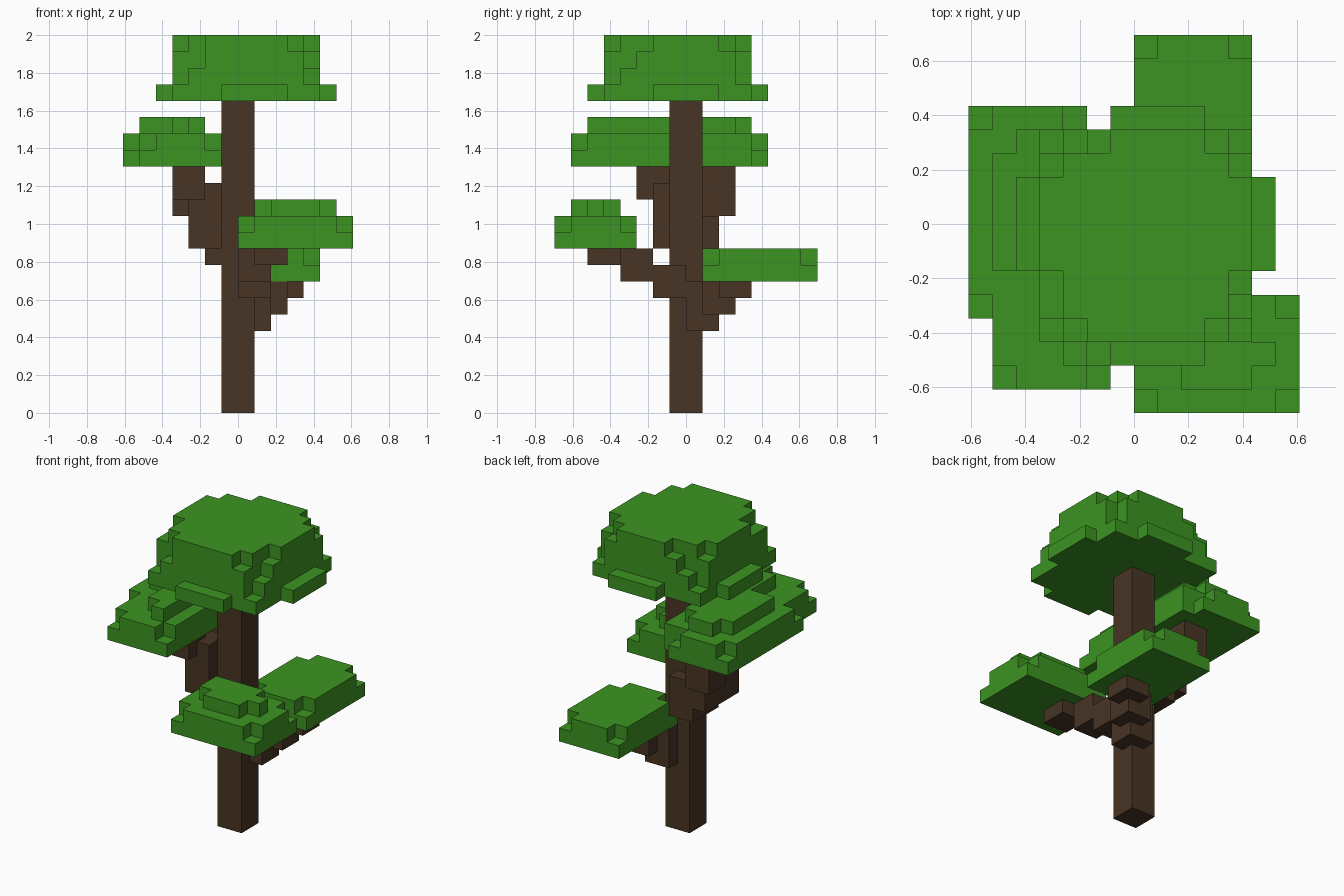
import bpy
import bmesh
from itertools import product
from mathutils import Vector

cube = bpy.data.objects.get("Cube")
if cube:
    bpy.data.objects.remove(cube, do_unlink=True)

UNIT = 2 / 23  # edge length of one block


def make_material(name, color):
    mat = bpy.data.materials.new(name)
    mat.use_nodes = True
    mat.diffuse_color = color
    mat.node_tree.nodes["Principled BSDF"].inputs["Base Color"].default_value = color
    return mat


BARK = make_material("dark bark brown", (0.065, 0.035, 0.018, 1))
LEAF = make_material("leaf green", (0.045, 0.296, 0.016, 1))


def box(x, y, z):
    """Block cells inside three (low, high) ranges."""
    return set(product(range(*x), range(*y), range(*z)))


def layer(x, y, z, cuts=()):
    """A slab of blocks with corner rectangles removed."""
    cells = box(x, y, z)
    for cut_x, cut_y in cuts:
        cells -= box(cut_x, cut_y, z)
    return cells


def build(name, cells, mat):
    """Make one clean outer shell around a set of block cells."""
    bm = bmesh.new()
    verts = {}

    def vert(point):
        key = tuple(point)
        if key not in verts:
            verts[key] = bm.verts.new([c * UNIT for c in key])
        return verts[key]

    for cell in sorted(cells):
        for axis, side in product(range(3), (0, 1)):
            step = [0, 0, 0]
            step[axis] = 2 * side - 1
            if tuple(c + s for c, s in zip(cell, step)) in cells:
                continue
            u, v = (axis + 1) % 3, (axis + 2) % 3
            ring = []
            for a, b in ((0, 0), (1, 0), (1, 1), (0, 1)):
                p = list(cell)
                p[axis] += side
                p[u] += a
                p[v] += b
                ring.append(vert(p))
            bm.faces.new(ring if side else ring[::-1])
    bmesh.ops.dissolve_limit(bm, angle_limit=0.01, verts=bm.verts, edges=bm.edges)
    mesh = bpy.data.meshes.new(name)
    bm.to_mesh(mesh)
    bm.free()
    mesh.materials.append(mat)
    obj = bpy.data.objects.new(name, mesh)
    bpy.context.collection.objects.link(obj)


# Trunk and stepped branches, as one woody shell
wood = box((-1, 1), (-1, 1), (0, 19))
# back branch
for i, top in enumerate((8, 8, 8)):
    wood |= box((i, i + 2), (i, i + 2), (5 + i, top))
# front branch
wood |= box((0, 2), (-2, 0), (7, 9))
wood |= box((0, 2), (-4, -2), (8, 10))
wood |= box((1, 3), (-6, -4), (9, 10))
# forked side branch
wood |= box((-2, 0), (-1, 1), (9, 11))
wood |= box((-3, -1), (-2, 2), (10, 12))
wood |= box((-3, -1), (-2, 0), (12, 14))
wood |= box((-4, -2), (-3, -1), (13, 15))
wood |= box((-2, 0), (0, 2), (9, 12))
wood |= box((-4, -2), (1, 3), (12, 15))
build("trunk_and_branches", wood, BARK)

# Crown: wide brim with a tab on each side, then three ragged layers
W, D = (-4, 5), (-5, 4)
crown = box(W, D, (19, 20))
crown |= box((-5, 6), (-2, 2), (19, 20))
crown |= box((-1, 3), (-6, 5), (19, 20))
crown |= layer(W, D, (20, 21), [
    ((-4, -3), (-5, -4)), ((4, 5), (-5, -4)),
    ((-4, -3), (3, 4)), ((4, 5), (3, 4))])
crown |= layer(W, D, (21, 22), [
    ((-4, -2), (-5, -4)), ((4, 5), (-5, -3)),
    ((-4, -2), (3, 4)), ((4, 5), (3, 4))])
crown |= layer(W, D, (22, 23), [
    ((-4, -2), (-5, -4)), ((-4, -3), (-4, -2)),
    ((3, 5), (-5, -4)), ((4, 5), (-4, -2)),
    ((3, 5), (3, 4)), ((4, 5), (2, 3)),
    ((-4, -1), (3, 4)), ((-4, -3), (2, 3))])
build("crown_leaves", crown, LEAF)

# Side canopy
side = layer((-7, -1), (-7, 5), (15, 16), [
    ((-7, -6), (-7, -4)), ((-2, -1), (4, 5))])
side |= layer((-7, -1), (-7, 5), (16, 17), [
    ((-7, -6), (-7, -3)), ((-7, -6), (4, 5)), ((-6, -5), (-7, -6)),
    ((-2, -1), (-7, -6)), ((-3, -1), (4, 5))])
side |= layer((-6, -2), (-6, 4), (17, 18), [
    ((-6, -4), (-6, -2)), ((-4, -3), (-6, -5)),
    ((-6, -5), (3, 4)), ((-3, -2), (3, 4))])
build("side_leaves", side, LEAF)

# Front canopy
front = box((0, 7), (-8, -3), (10, 11))
front |= layer((0, 7), (-8, -3), (11, 12), product(((0, 1), (6, 7)), ((-8, -7), (-4, -3))))
front |= layer((1, 6), (-7, -4), (12, 13), [
    ((1, 2), (-7, -6)), ((5, 6), (-7, -6)), ((5, 6), (-5, -4))])
build("front_leaves", front, LEAF)

# Back canopy
back = box((0, 5), (1, 8), (8, 9))
back |= layer((0, 5), (1, 8), (9, 10), product(((0, 1), (4, 5)), ((1, 2), (7, 8))))
build("back_leaves", back, LEAF)
